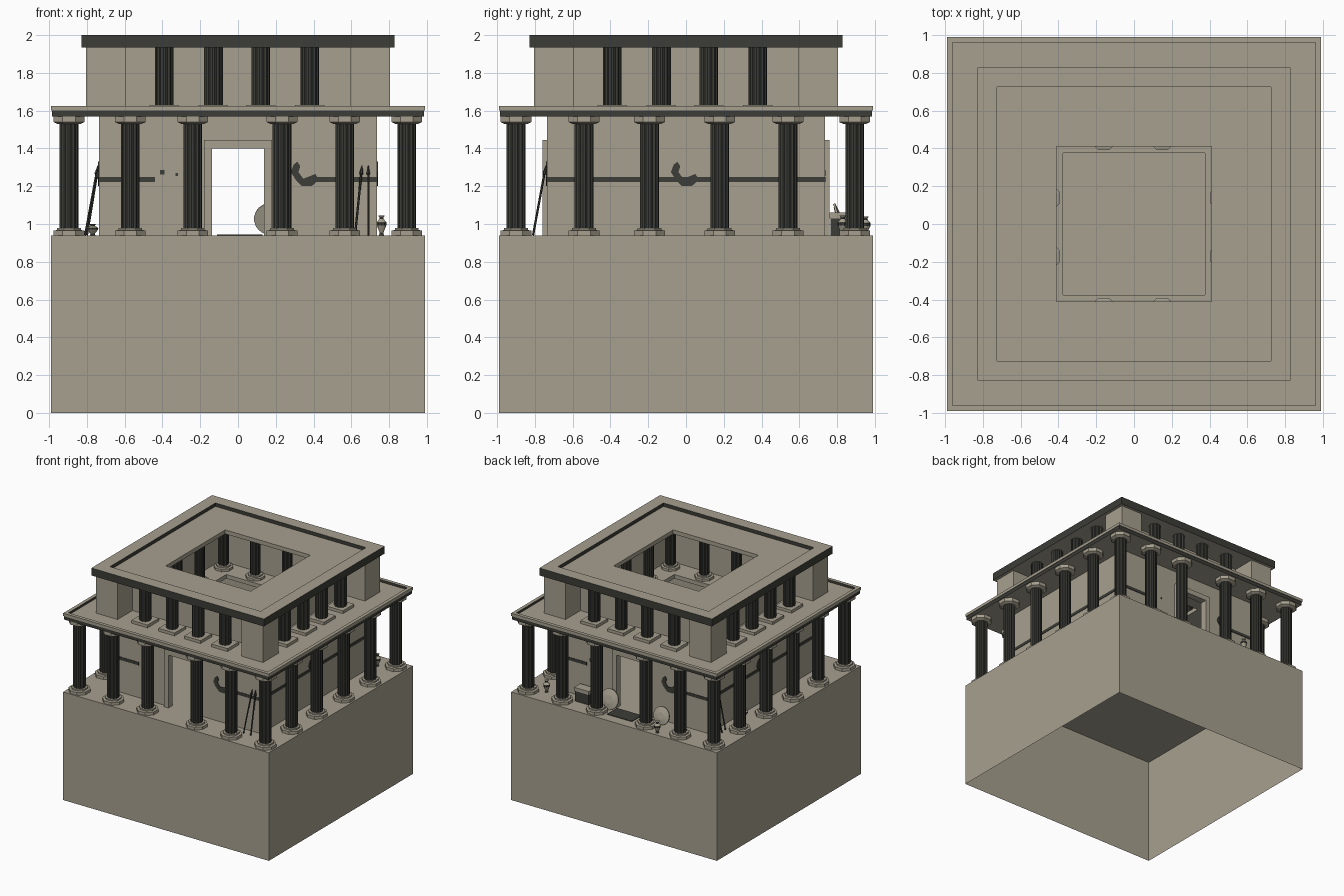
import bpy, bmesh, math
from mathutils import Matrix, Vector

if "Cube" in bpy.data.objects:
    bpy.data.objects.remove(bpy.data.objects["Cube"])


def mat(name, c):
    m = bpy.data.materials.new(name)
    m.diffuse_color = (*c, 1)
    m.use_nodes = True
    m.node_tree.nodes["Principled BSDF"].inputs["Base Color"].default_value = m.diffuse_color
    return m


STONE = mat("pale stone", (0.385, 0.352, 0.275))
DARK = mat("dark paint", (0.045, 0.045, 0.038))


def finish(name, bm, mats=(STONE, DARK), M=None):
    bmesh.ops.recalc_face_normals(bm, faces=bm.faces)
    me = bpy.data.meshes.new(name)
    bm.to_mesh(me)
    bm.free()
    for m in mats:
        me.materials.append(m)
    ob = bpy.data.objects.new(name, me)
    bpy.context.collection.objects.link(ob)
    if M:
        ob.matrix_world = M
    return ob


def lathe(name, prof, n, closed=False, dark=(), flute=1.0, mats=(STONE, DARK), M=None):
    """Revolve (radius, z) points with n flat sides; for n = 4 radius is half width."""
    bm = bmesh.new()
    s = math.sqrt(2) if n == 4 else 1.0
    rings = []
    for r, z in prof:
        ring = []
        for i in range(n):
            a = 2 * math.pi * (i + 0.5) / n
            q = r * s * (flute if i % 2 else 1)
            ring.append(bm.verts.new((q * math.cos(a), q * math.sin(a), z)))
        rings.append(ring)
    k = len(rings)
    for j in range(k if closed else k - 1):
        a, b = rings[j], rings[(j + 1) % k]
        for i in range(n):
            f = bm.faces.new((a[i], a[(i + 1) % n], b[(i + 1) % n], b[i]))
            f.material_index = 1 if j in dark else 0
    if not closed:
        for ring, r in ((rings[0], prof[0]), (rings[-1], prof[-1])):
            if r[1] > 0:                     # the podium stays open underneath
                bm.faces.new(ring)
    return finish(name, bm, mats, M)


def box(name, x0, x1, y0, y1, z0, z1, m=STONE, M=None):
    bm = bmesh.new()
    bmesh.ops.create_cube(bm, size=1)
    for v in bm.verts:
        v.co = ((x0 + x1) / 2 + v.co.x * (x1 - x0), (y0 + y1) / 2 + v.co.y * (y1 - y0),
                (z0 + z1) / 2 + v.co.z * (z1 - z0))
    return finish(name, bm, (m,), M)


def copy(ob, x, y):
    o = ob.copy()
    o.location = (x, y, 0)
    bpy.context.collection.objects.link(o)


def place(parts, spots):
    """Put one copy of each part at every spot."""
    for p in parts:
        p.location = (*spots[0], 0)
        for x, y in spots[1:]:
            copy(p, x, y)


def turn(k):
    return Matrix.Rotation(k * math.pi / 2, 4, 'Z')


# podium, open underneath
lathe("podium", [(0.99, 0), (0.99, 0.94)], 4)

# middle roof with dark lower band and shallow rim
lathe("middle_roof", [(0.375, 1.57), (0.985, 1.57), (0.985, 1.6), (0.99, 1.6), (0.99, 1.625),
                      (0.96, 1.625), (0.96, 1.605), (0.375, 1.605)], 4, True, (1, 5))
# top roof with dark parapet sides
lathe("top_roof", [(0.41, 1.935), (0.83, 1.935), (0.83, 2.0), (0.725, 2.0),
                   (0.725, 1.97), (0.41, 1.97)], 4, True, (1, 3))
# upper storey wall
lathe("upper_wall", [(0.56, 1.605), (0.6, 1.605), (0.6, 1.935), (0.56, 1.935)], 4, True)

# lower storey walls, door frames, stripes, corner piers
for k in range(4):
    M = turn(k)
    Y, T = -0.735, -0.70
    box("corner_pier", 0.595, 0.805, -0.805, -0.595, 1.605, 1.935, STONE, M)
    if k % 2 == 0:
        for s in (-1, 1):
            a, b = sorted((s * 0.138, s * 0.735))
            box("lower_wall", a, b, Y, T, 0.94, 1.57, STONE, M)
            a, b = sorted((s * 0.138, s * 0.18))
            box("door_jamb", a, b, -0.76, Y, 0.94, 1.445, STONE, M)
        box("door_wall_top", -0.138, 0.138, Y, T, 1.4, 1.57, STONE, M)
        box("door_lintel", -0.138, 0.138, -0.76, Y, 1.4, 1.445, STONE, M)
        spans, cx = [(-0.735, -0.44), (0.41, 0.735)], 0.36
        for u, z, r in ((-0.4, 1.275, 0.012), (-0.325, 1.262, 0.007)):
            box("paint_spot", u - r, u + r, Y - 0.004, Y, z - r, z + r, DARK, M)
    else:
        box("lower_wall", -0.70, 0.70, Y, T, 0.94, 1.57, STONE, M)
        spans, cx = [(-0.735, 0.735)], 0.0
    for a, b in spans:
        box("wall_stripe", a, b, Y - 0.004, Y, 1.222, 1.248, DARK, M)
    # curved painted figure
    bm = bmesh.new()
    shape = [(-0.065, 0.06), (-0.045, 0.075), (-0.03, 0.05), (-0.04, 0.02), (-0.015, -0.015),
             (0.025, 0.0), (0.05, 0.01), (0.068, -0.02), (0.03, -0.055), (-0.02, -0.055),
             (-0.055, -0.02), (-0.08, 0.02)]
    f = bm.faces.new([bm.verts.new((cx + u, Y - 0.006, 1.255 + v)) for u, v in shape])
    ext = bmesh.ops.extrude_face_region(bm, geom=[f])
    bmesh.ops.translate(bm, vec=Vector((0, 0.006, 0)),
                        verts=[g for g in ext["geom"] if isinstance(g, bmesh.types.BMVert)])
    finish("wall_figure", bm, (DARK,), M)

# lower colonnade
xs = (-0.895, -0.57, -0.24, 0.233, 0.565, 0.894)
ys = (-0.54, -0.193, 0.178, 0.54)
spots = [(x, y) for y in (-0.9, 0.893) for x in xs] + [(x, y) for x in (-0.895, 0.894) for y in ys]
place([
    lathe("lower_shaft", [(0.05, 0.97), (0.05, 1.54)], 24, flute=0.88, mats=(DARK,)),
    lathe("lower_column_base", [(0.088, 0.94), (0.088, 0.965), (0.068, 0.968), (0.068, 0.98)], 8),
    lathe("lower_capital", [(0.066, 1.53), (0.088, 1.54), (0.088, 1.57)], 8),
], spots)

# upper outer colonnade
us = (-0.39, -0.13, 0.12, 0.38)
spots = [(u, s * 0.72) for s in (-1, 1) for u in us] + [(s * 0.72, u) for s in (-1, 1) for u in us]
place([
    lathe("upper_shaft", [(0.05, 1.62), (0.05, 1.935)], 24, flute=0.88, mats=(DARK,)),
    lathe("upper_column_base", [(0.078, 1.605), (0.078, 1.63)], 4),
], spots)

# columns round the open court
spots = [(u, v) for v in (-0.465, 0.465) for u in (-0.465, -0.16, 0.15, 0.475)]
spots += [(u, v) for u in (-0.465, 0.478) for v in (-0.17, 0.14)]
place([
    lathe("court_shaft", [(0.042, 1.62), (0.042, 1.935)], 24, flute=0.88, mats=(DARK,)),
    lathe("court_column_base", [(0.078, 1.605), (0.078, 1.625), (0.06, 1.628), (0.06, 1.64)], 8),
], spots)


# leaning spears
def spear(p, q):
    p, q = Vector(p), Vector(q)
    d = q - p
    M = Matrix.Translation(p) @ d.to_track_quat('Z', 'Y').to_matrix().to_4x4()
    L = d.length
    lathe("spear", [(0.006, 0.001), (0.006, L - 0.05), (0.011, L - 0.045), (0.002, L)], 6,
          mats=(DARK,), M=M)


spear((0.62, -0.81, 0.94), (0.657, -0.742, 1.31))
spear((0.69, -0.81, 0.94), (0.69, -0.742, 1.31))
spear((-0.81, 0.66, 0.94), (-0.742, 0.69, 1.31))
spear((-0.80, 0.60, 0.94), (-0.742, 0.62, 1.29))


# storage jars
def jar(x, y, s, h):
    prof = [(0.5, 0.001), (0.35, 0.12), (0.95, 0.5), (1.0, 0.65), (0.45, 0.82), (0.4, 0.9), (0.65, 1)]
    lathe("jar", [(r * s, z * h) for r, z in prof], 10, dark=(0, 2, 4),
          M=Matrix.Translation((x, y, 0.94)))


jar(0.76, 0.83, 0.028, 0.105)
jar(-0.39, 0.95, 0.028, 0.10)
jar(-0.77, 0.3, 0.032, 0.06)

# goods by the back wall: round shields, chest, mat
for x, z, r in ((0.17, 1.025, 0.085), (-0.33, 1.015, 0.075)):
    lathe("round_shield", [(r, 0.001), (r, 0.012), (r * 0.4, 0.022)], 20,
          M=Matrix.Translation((x, 0.80, z)) @ Matrix.Rotation(math.radians(-75), 4, 'X'))
box("chest", 0.35, 0.48, 0.765, 0.84, 0.94, 1.03, DARK)
box("chest_lid", 0.345, 0.485, 0.76, 0.845, 1.03, 1.06, STONE)
box("floor_mat", -0.11, 0.13, 0.765, 0.9, 0.94, 0.945, DARK)
